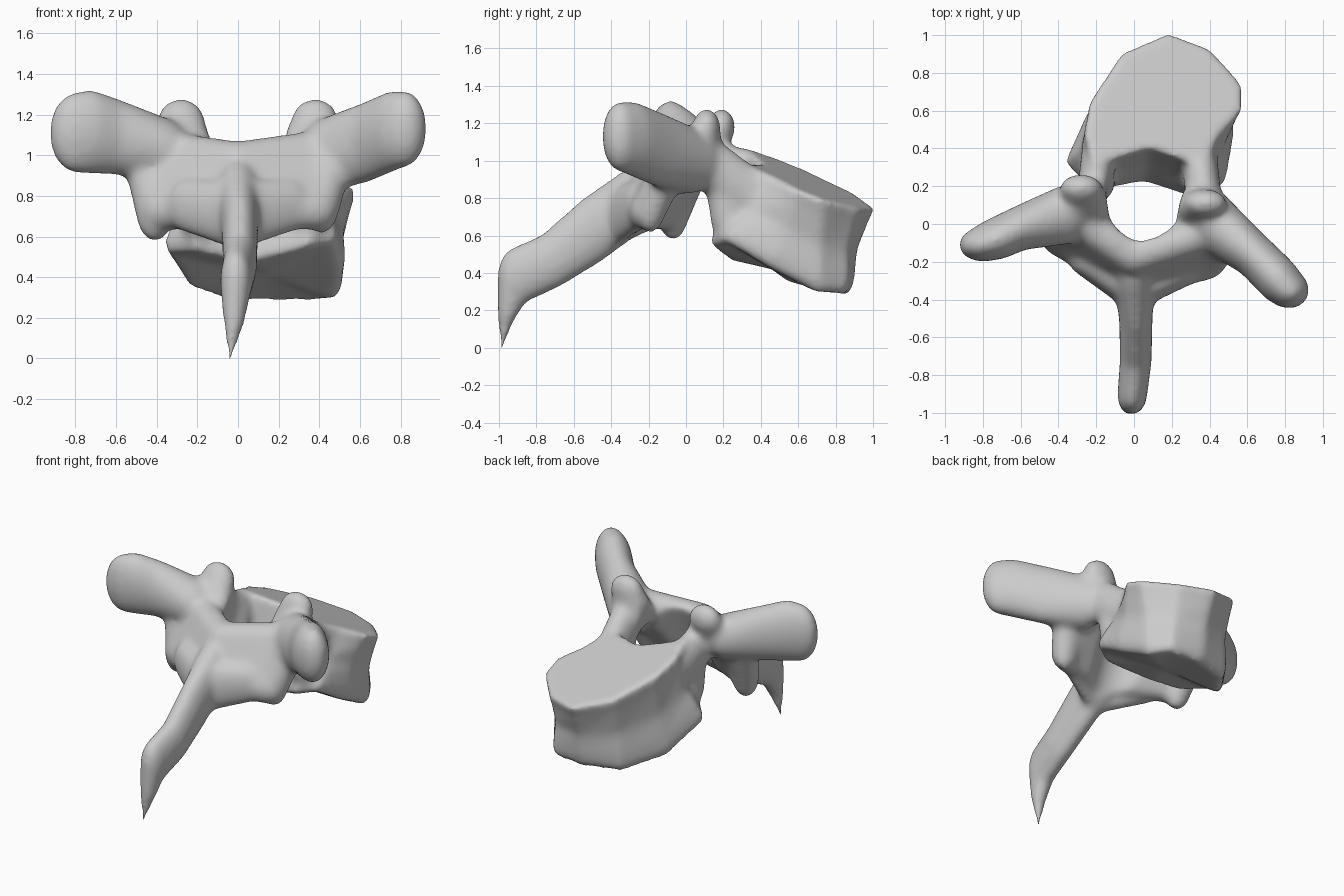
import bpy, bmesh
from mathutils import Vector, Matrix

cube = bpy.data.objects.get("Cube")
if cube:
    bpy.data.objects.remove(cube)


def hull(bm, blobs):
    """Convex skin around ellipsoids given as (x, y, z, rx, ry, rz)."""
    part = bmesh.new()
    for b in blobs:
        m = Matrix.Translation(b[:3]) @ Matrix.Diagonal((*b[3:], 1))
        bmesh.ops.create_icosphere(part, subdivisions=3, radius=1, matrix=m)
    res = bmesh.ops.convex_hull(part, input=part.verts)
    bmesh.ops.delete(part, geom=[v for v in res["geom_interior"] if isinstance(v, bmesh.types.BMVert)], context="VERTS")
    tmp = bpy.data.meshes.new("part")
    part.to_mesh(tmp)
    part.free()
    bm.from_mesh(tmp)
    bpy.data.meshes.remove(tmp)


def chain(bm, blobs):
    for pair in zip(blobs, blobs[1:]):
        hull(bm, pair)


def make_object(name, bm):
    bmesh.ops.recalc_face_normals(bm, faces=bm.faces)
    mesh = bpy.data.meshes.new(name)
    bm.to_mesh(mesh)
    bm.free()
    ob = bpy.data.objects.new(name, mesh)
    bpy.context.collection.objects.link(ob)
    return ob


bone = bmesh.new()

# Body: two tilted end plates with a narrower waist between them;
# the third number lifts the lower rim at its rear corners
low = [(-.22, .16, .04), (.05, .21, 0), (.35, .11, .04), (.49, .19, .1), (.52, .45, .04),
       (.5, .72, 0), (.42, .86, 0), (.18, .88, 0), (-.07, .81, 0), (-.26, .56, 0), (-.38, .31, .09)]
high = [(-.22, .3), (.08, .4), (.38, .3), (.46, .48), (.58, .6), (.58, .74),
        (.41, .93), (.18, 1.02), (-.07, .91), (-.24, .65), (-.27, .48)]
bottom = [Vector((x, y, max(.275, .55 - .37 * y) + lift)) for x, y, lift in low]
top = [Vector((x, y, 1.16 - .38 * y - .15 * x)) for x, y in high]
rings = []
for t, s in ((0, .95), (.1, 1), (.25, .98), (.5, .92), (.85, .96), (1, 1)):
    ring = [a.lerp(b, t) for a, b in zip(bottom, top)]
    mid = sum(ring, Vector()) / len(ring)
    rings.append([mid + (p - mid) * s for p in ring])
loops = [[bone.verts.new(p) for p in ring] for ring in rings]
n = len(low)
for a, b in zip(loops, loops[1:]):
    for i in range(n):
        j = (i + 1) % n
        bone.faces.new((a[i], a[j], b[j], b[i]))
for loop, ring in ((loops[0], rings[0]), (loops[-1], rings[-1])):
    hub = bone.verts.new(sum(ring, Vector()) / n)
    for i in range(n):
        bone.faces.new((loop[i], loop[(i + 1) % n], hub))

for s in (-1, 1):
    # Lamina plate with the lower joint lobe
    dy = -.06 * s
    hull(bone, [(s * .36, dy, 1, .11, .1, .12), (s * .37, -.16 + dy, .73, .11, .08, .1),
                (0, -.17, .97, .1, .1, .1), (0, -.29, .73, .08, .1, .1)])
    hull(bone, [(s * .41, -.13 + dy, .73 + .02 * s, .09, .08, .14),
                (s * .44, -.04 + dy, .95, .12, .1, .1)])
    # Web spreading from the spine root
    hull(bone, [(0, -.38, .7, .1, .07, .17), (s * .26, -.24 + dy * .5, .75, .08, .06, .13)])
    # Pedicle joining the arch to the body
    px = .08 + s * .27
    hull(bone, [(px + s * .02, .1, 1, .1, .11, .15), (px, .37, .83 - .04 * s, .09, .12, .15)])
    hull(bone, [(px, .22, .88, .09, .12, .12), (px, .23, .68, .09, .1, .1)])
    # Upper joint knob
    hull(bone, [(s * .33 + .05, .15 - .04 * s, 1.18, .115, .075, .1),
                (s * .3 + .04, .08, 1.02, .14, .11, .1)])

# Side processes with rounded ends
chain(bone, [(-.36, .05, 1.03, .12, .16, .15), (-.6, -.02, 1.09, .1, .12, .19),
             (-.73, -.08, 1.115, .13, .11, .21), (-.8, -.11, 1.11, .13, .09, .2)])
chain(bone, [(.42, .01, 1, .12, .17, .18), (.62, -.15, 1.06, .1, .13, .2),
             (.76, -.29, 1.12, .11, .13, .2), (.82, -.35, 1.13, .11, .1, .19)])

# Drooping rear spine
chain(bone, [(0, -.28, .79, .11, .12, .18), (.01, -.5, .63, .09, .12, .19),
             (.01, -.72, .465, .085, .12, .155), (-.01, -.91, .38, .08, .1, .16),
             (-.02, -.96, .2, .055, .05, .1), (-.04, -.985, .01, .015, .015, .03)])
vertebra = make_object("vertebra", bone)

# Slanted canal cutter
cut = bmesh.new()
hull(cut, [(.05, -.18, .3, .2, .24, .02), (.05, .32, 1.4, .2, .24, .02)])
cutter = make_object("canal_cutter", cut)
cutter.hide_render = True


# Fuse, pierce and soften
def remesh(size):
    m = vertebra.modifiers.new("fuse", "REMESH")
    m.mode, m.voxel_size = "VOXEL", size


remesh(.015)
hole = vertebra.modifiers.new("canal", "BOOLEAN")
hole.operation, hole.object = "DIFFERENCE", cutter
remesh(.015)
soft = vertebra.modifiers.new("soften", "SMOOTH")
soft.factor, soft.iterations = .5, 30
graph = bpy.context.evaluated_depsgraph_get()
mesh = bpy.data.meshes.new_from_object(vertebra.evaluated_get(graph))
vertebra.modifiers.clear()
vertebra.data = mesh
bpy.data.objects.remove(cutter)
mesh.shade_smooth()

# Plain grey bone
grey = bpy.data.materials.new("bone_grey")
grey.use_nodes = True
colour = (.6, .6, .6, 1)
grey.diffuse_color = colour
grey.node_tree.nodes["Principled BSDF"].inputs["Base Color"].default_value = colour
mesh.materials.clear()
mesh.materials.append(grey)
